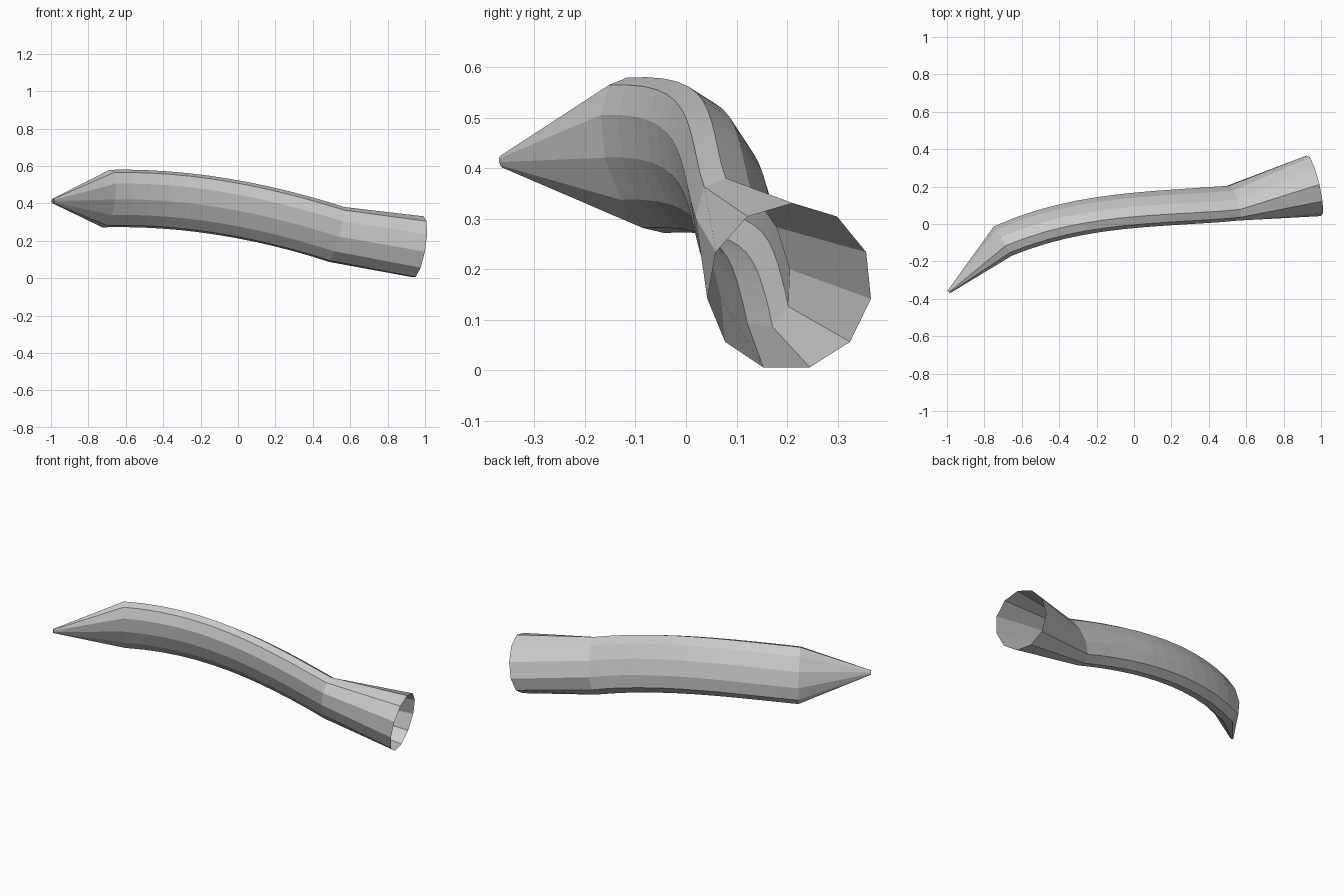
import bpy, bmesh, math
from mathutils import Vector

if "Cube" in bpy.data.objects:
    bpy.data.objects.remove(bpy.data.objects["Cube"])

SIDES = 11
STEP = 2 * math.pi / SIDES


def path(x):
    """Cubic centre line of the body through four measured points."""
    pts = [(-0.70, -0.09, 0.425), (-0.40, 0.01, 0.418), (0.0, 0.074, 0.367), (0.53, 0.113, 0.232)]
    y = z = 0.0
    for i, p in enumerate(pts):
        w = 1.0
        for j, q in enumerate(pts):
            if i != j:
                w *= (x - q[0]) / (p[0] - q[0])
        y += w * p[1]
        z += w * p[2]
    return Vector((x, y, z))


def ring(bm, centre, normal, tall, wide, lean, phase):
    """Elliptical ring of vertices square to the normal, leaning towards the front."""
    n = normal.normalized()
    up = Vector((0, 0, 1))
    up = (up - n * up.dot(n)).normalized()
    side = n.cross(up)
    a = math.radians(lean)
    u = up * math.cos(a) + side * math.sin(a)
    v = side * math.cos(a) - up * math.sin(a)
    return [bm.verts.new(centre + u * tall * math.cos(k * STEP + phase)
                         + v * wide * math.sin(k * STEP + phase)) for k in range(SIDES)]


# Centre line: pointed tip, curved body, flared mouth
N = 12
tip = Vector((-0.99, -0.363, 0.413))
mouth = Vector((0.965, 0.205, 0.165))
body = [path(-0.70 + 1.23 * i / N) for i in range(N + 1)]
line = [tip] + body + [mouth]

bm = bmesh.new()
rings = [ring(bm, tip, line[1] - line[0], 0.013, 0.009, 19, -STEP / 2)]
for i in range(1, len(line) - 1):
    n = (line[i] - line[i - 1]).normalized() + (line[i + 1] - line[i]).normalized()
    t = (i - 1) / N
    rings.append(ring(bm, line[i], n, 0.162, 0.081, 19 + 4 * t, -STEP / 2))
rings.append(ring(bm, mouth, Vector((1, 0.235, -0.17)), 0.168, 0.168, 0, 0))

# Skin between neighbouring rings, mouth left open
for r, s in zip(rings, rings[1:]):
    for k in range(SIDES):
        j = (k + 1) % SIDES
        bm.faces.new((r[k], r[j], s[j], s[k]))
bmesh.ops.recalc_face_normals(bm, faces=bm.faces)

mesh = bpy.data.meshes.new("curved_horn")
bm.to_mesh(mesh)
bm.free()
obj = bpy.data.objects.new("curved_horn", mesh)
bpy.context.collection.objects.link(obj)
